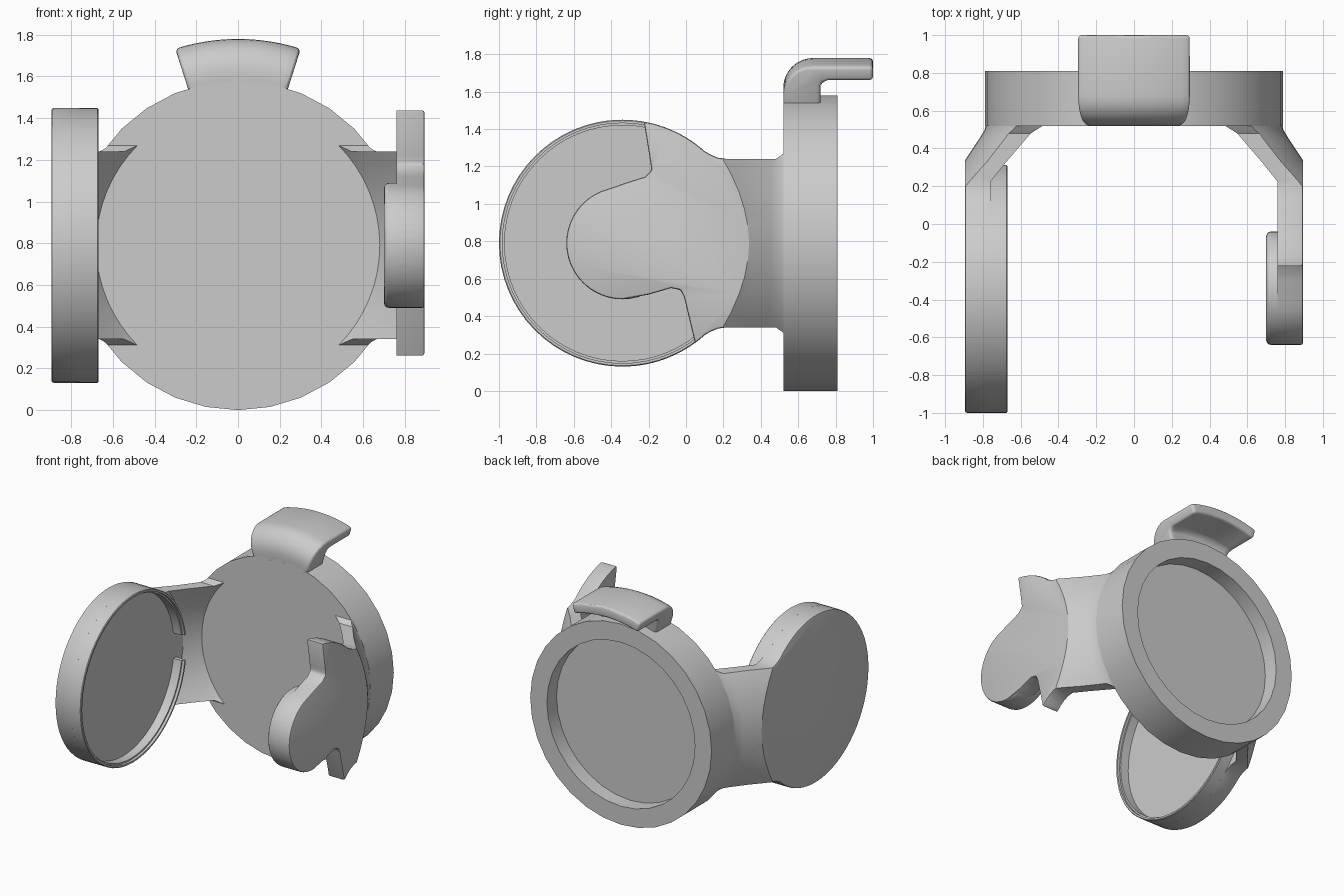
import bpy, bmesh, math
from mathutils import Vector

if "Cube" in bpy.data.objects:
    bpy.data.objects.remove(bpy.data.objects["Cube"])

grey = bpy.data.materials.new("light_grey")
grey.diffuse_color = (0.6, 0.6, 0.6, 1)
grey.use_nodes = True
grey.node_tree.nodes["Principled BSDF"].inputs["Base Color"].default_value = grey.diffuse_color
CZ = 0.79            # height of all round centres
CY = -0.34           # depth of the cup and tongue centre
R = 0.66             # cup radius


def finish(name, bm):
    bmesh.ops.remove_doubles(bm, verts=bm.verts, dist=1e-5)
    bmesh.ops.recalc_face_normals(bm, faces=bm.faces)
    me = bpy.data.meshes.new(name)
    bm.to_mesh(me)
    bm.free()
    me.materials.append(grey)
    ob = bpy.data.objects.new(name, me)
    bpy.context.collection.objects.link(ob)
    return ob


def prism(name, pts, x0, x1):
    """Extrude a (y, z) outline along x."""
    bm = bmesh.new()
    face = bm.faces.new([bm.verts.new((x0, y, z)) for y, z in pts])
    ext = bmesh.ops.extrude_face_region(bm, geom=[face])
    moved = [g for g in ext["geom"] if isinstance(g, bmesh.types.BMVert)]
    bmesh.ops.translate(bm, verts=moved, vec=(x1 - x0, 0, 0))
    return finish(name, bm)


def lathe(name, prof, axis="Y", cy=0.0, segs=64, sweep=None):
    """Turn a closed (radius, position) outline; sweep gives a sector about the top."""
    bm = bmesh.new()
    half = math.pi if sweep is None else sweep
    rings = []
    for i in range(segs + 1):
        a = -half + 2 * half * i / segs
        s, c = math.sin(a), math.cos(a)
        rings.append([bm.verts.new((r * s, t, CZ + r * c) if axis == "Y"
                                   else (t, cy + r * s, CZ + r * c)) for r, t in prof])
    n = len(prof)
    for p, q in zip(rings, rings[1:]):
        for j in range(n):
            k = (j + 1) % n
            if prof[j][0] == 0 and prof[k][0] == 0:
                continue
            quad = [p[j], p[k], q[k], q[j]]
            if prof[j][0] == 0:
                quad = [p[j], p[k], q[k]]
            elif prof[k][0] == 0:
                quad = [p[j], p[k], q[j]]
            bm.faces.new(quad)
    if sweep is not None:
        bm.faces.new(rings[0])
        bm.faces.new(rings[-1])
    return finish(name, bm)


def apply(ob, mod):
    bpy.context.view_layer.objects.active = ob
    bpy.ops.object.modifier_apply(modifier=mod.name)


def bevel(ob, width, segments=3):
    m = ob.modifiers.new("bevel", "BEVEL")
    m.width, m.segments = width, segments
    m.limit_method, m.angle_limit = "ANGLE", math.radians(40)
    apply(ob, m)


def boolean(ob, other, op):
    m = ob.modifiers.new("bool", "BOOLEAN")
    m.object, m.operation, m.solver = other, op, "EXACT"
    apply(ob, m)


def arc(r, a0, a1, n):
    """Points on a circle about the cup centre, degrees from +y."""
    out = []
    for i in range(n + 1):
        a = math.radians(a0 + (a1 - a0) * i / n)
        out.append((CY + r * math.cos(a), CZ + r * math.sin(a)))
    return out


# Round base with a recess in the back
lathe("base_disc", [(0, 0.52), (0.79, 0.52), (0.79, 0.81), (0.645, 0.81),
                    (0.645, 0.69), (0, 0.69)], segs=32)

# Hooked tab on top, a sector turned about the base axis
corner = [(0.83 + 0.16 * math.sin(a), 0.68 - 0.16 * math.cos(a))
          for a in [math.pi / 2 * i / 8 for i in range(9)]]
tab = lathe("top_tab", [(0.74, 0.52)] + corner +
            [(0.99, 1.0), (0.91, 1.0), (0.91, 0.76), (0.90, 0.73), (0.88, 0.72), (0.74, 0.72)],
            segs=12, sweep=math.radians(17.7))
bevel(tab, 0.02)

# Helper solids that flare the arms out from the base rim
outer = lathe("outer_flare", [(0, 0.56), (0.78, 0.56), (0.79, 0.5), (0.82, 0.45), (0.90, 0.33),
                              (1.0, 0.2), (1.6, -0.6), (1.6, -1.2), (0, -1.2)])
inner = lathe("inner_flare", [(0, 0.56), (0.65, 0.56), (0.68, 0.52),
                              (1.8, -1.1), (0, -1.1)])
slab = prism("inner_limit", [(-2, -2), (1, -2), (1, 3), (-2, 3)], -0.76, 0.76)
boolean(inner, slab, "INTERSECT")

# Arm outlines: root and shoulder, then either a full disc or a hook with tongue
top = [(0.54, 1.28), (0.515, 1.265), (0.48, 1.24), (0.22, 1.24), (0.17, 1.247), (0.13, 1.264)]
bottom = [(y, 2 * CZ - z) for y, z in reversed(top)]
cup_outline = top + arc(R, 48, 312, 48) + bottom
neck_top = [(-0.19, 1.22), (-0.185, 1.18), (-0.22, 1.145), (-0.30, 1.12)]
neck_low = [(-0.2, 0.515), (-0.08, 0.55), (-0.03, 0.54), (-0.01, 0.5)]
hook_outline = (top + arc(R, 48, 80, 6) + neck_top + arc(0.3, 105, 270, 24)
                + neck_low + arc(R, -54, -48, 2) + bottom)

for name, outline, side in (("left_arm", cup_outline, -1), ("right_arm", hook_outline, 1)):
    arm = prism(name, outline, side * 0.40, side * 0.895)
    bevel(arm, 0.012, 2)
    boolean(arm, inner, "DIFFERENCE")
    boolean(arm, outer, "INTERSECT")

# Thick rounded pad on the tongue
pad = lathe("tongue_pad", [(0, 0.70), (0.3, 0.70), (0.3, 0.89), (0, 0.89)],
            axis="X", cy=CY, segs=48)
bevel(pad, 0.025)

# Cup wall with a stepped lip and a slot facing the base
wall = lathe("cup_wall", [(R, -0.78), (R, -0.675), (R - 0.005, -0.67), (0.642, -0.67),
                          (0.642, -0.69), (0.63, -0.69), (0.63, -0.78)], axis="X", cy=CY)
slot = prism("slot_cutter", [(0.2, 0.69), (0.4, 0.69), (0.4, 0.89), (0.2, 0.89)], -0.9, -0.6)
boolean(wall, slot, "DIFFERENCE")

for helper in (outer, inner, slab, slot):
    bpy.data.objects.remove(helper)

# Smooth shading with sharp edges kept
for ob in bpy.context.scene.objects:
    bpy.ops.object.select_all(action="DESELECT")
    ob.select_set(True)
    bpy.context.view_layer.objects.active = ob
    bpy.ops.object.shade_smooth_by_angle(angle=math.radians(30))
